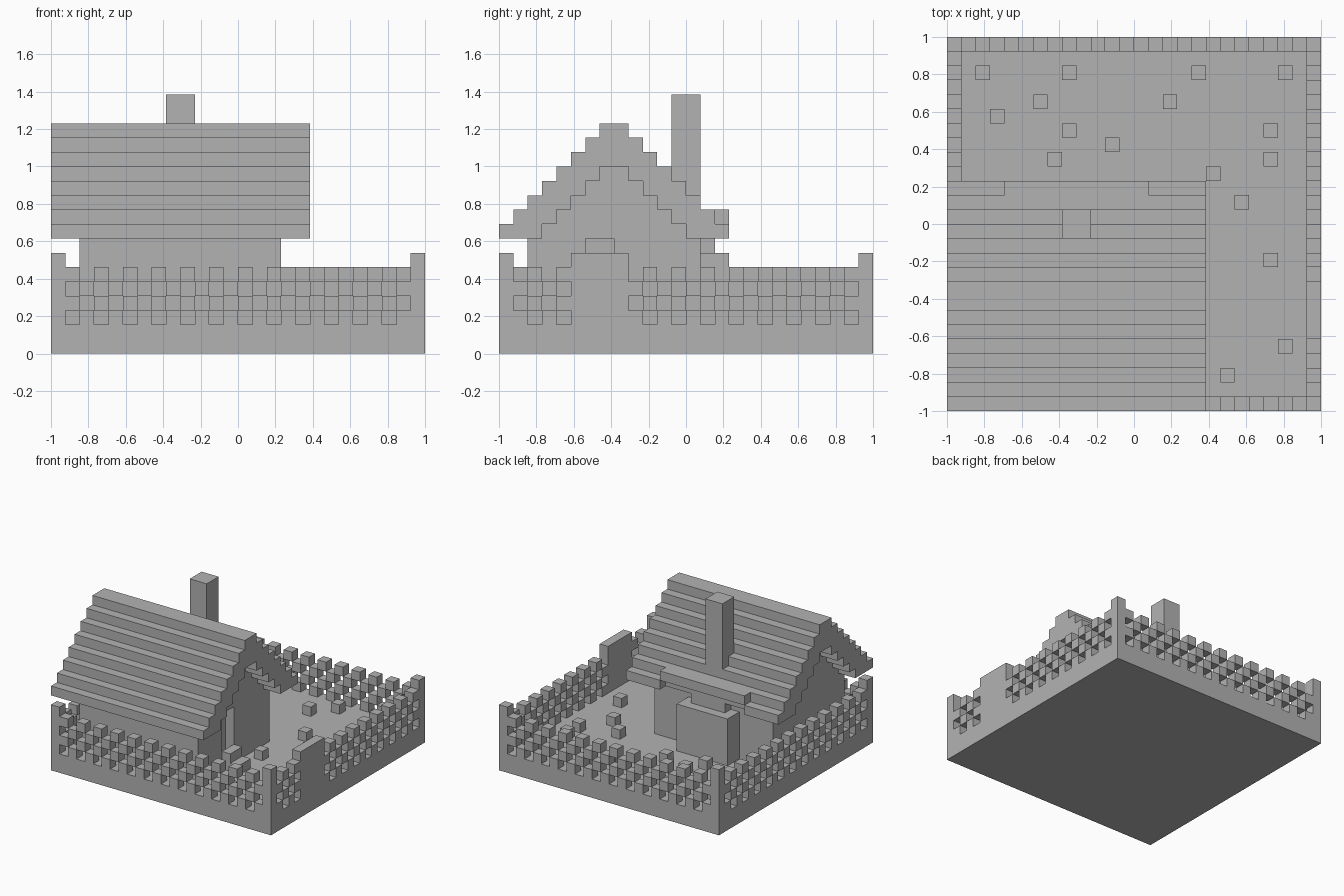
import bpy
import bmesh

cube = bpy.data.objects.get("Cube")
if cube:
    bpy.data.objects.remove(cube, do_unlink=True)

N = 26            # blocks along each side of the plot
U = 2 / N         # size of one block

stone = bpy.data.materials.new("light_grey")
stone.use_nodes = True
GREY = (0.45, 0.45, 0.45, 1)
stone.diffuse_color = GREY
stone.node_tree.nodes["Principled BSDF"].inputs["Base Color"].default_value = GREY


def point(i, j, k):
    return (i * U - 1, j * U - 1, k * U)


def finish(name, bm):
    bmesh.ops.recalc_face_normals(bm, faces=bm.faces)
    mesh = bpy.data.meshes.new(name)
    bm.to_mesh(mesh)
    bm.free()
    mesh.materials.append(stone)
    obj = bpy.data.objects.new(name, mesh)
    bpy.context.collection.objects.link(obj)
    return obj


def add_box(bm, lo, hi):
    verts = bmesh.ops.create_cube(bm, size=1)["verts"]
    for v in verts:
        v.co = point(*(hi[a] if v.co[a] > 0 else lo[a] for a in range(3)))


def boxes(name, *spans):
    bm = bmesh.new()
    for lo, hi in spans:
        add_box(bm, lo, hi)
    return finish(name, bm)


def stepped_prism(name, columns, i0, i1):
    """Extrude along x a stepped outline made of (j, bottom, top) columns."""
    upper = [p for j, b, t in columns for p in ((j, t), (j + 1, t))]
    lower = [p for j, b, t in columns for p in ((j, b), (j + 1, b))]
    outline = []
    for p in upper + lower[::-1]:
        # skip points along a straight run
        while len(outline) > 1 and any(
                outline[-2][a] == outline[-1][a] == p[a] for a in (0, 1)):
            outline.pop()
        outline.append(p)
    bm = bmesh.new()
    face = bm.faces.new([bm.verts.new(point(i0, j, k)) for j, k in outline])
    moved = bmesh.ops.extrude_face_region(bm, geom=[face])["geom"]
    bmesh.ops.translate(bm, vec=((i1 - i0) * U, 0, 0),
                        verts=[v for v in moved if isinstance(v, bmesh.types.BMVert)])
    return finish(name, bm)


# Ground slab
GROUND = 2
boxes("ground", ((0, 0, 0), (N, N, GROUND)))

# Checkered fence around the plot, with an opening for the gate
LAST = N - 1
GATE = range(5, 9)
fence = bmesh.new()
for i in range(N):
    for j in range(N):
        on_edge = i in (0, LAST) or j in (0, LAST)
        corner = i in (0, LAST) and j in (0, LAST)
        if not on_edge or corner or (i == LAST and j in GATE):
            continue
        for k in range(GROUND, 6):
            if (i + j + k) % 2 == 0:
                add_box(fence, (i, j, k), (i + 1, j + 1, k + 1))
finish("fence", fence)

boxes("fence_corner_posts", *[((i, j, GROUND), (i + 1, j + 1, 7))
                              for i in (0, LAST) for j in (0, LAST)])
boxes("gate", ((LAST, GATE.start, GROUND), (N, GATE.stop, 7)))


# Roof: stepped gable three blocks thick
def roof_top(j):
    return 9 + min(j, 15 - j)


def roof_bottom(j):
    return max(8, roof_top(j) - 3)


stepped_prism("roof", [(j, roof_bottom(j), roof_top(j)) for j in range(15)], 0, 18)
boxes("rear_eaves", ((0, 15, 8), (4, 16, 9)), ((14, 15, 8), (18, 16, 9)))
boxes("raised_rear_eave", ((4, 15, 9), (14, 16, 10)))

# House walls up to the roof underside, with a recessed doorway in one gable
DOOR = (6, 7)
stepped_prism("house_walls",
              [(j, GROUND, roof_bottom(j)) for j in range(2, 14)], 2, 15)
stepped_prism("door_gable",
              [(j, 8 if j in DOOR else GROUND, roof_bottom(j)) for j in range(2, 14)],
              15, 16)
boxes("door_steps", ((16, 6, GROUND), (17, 8, 4)), ((17, 6, GROUND), (18, 8, 3)))

# Chimney with a stepped hearth on the rear wall
boxes("chimney", ((8, 12, 8), (10, 14, 18)))
boxes("hearth", ((6, 14, GROUND), (12, 16, 7)), ((7, 14, 7), (11, 15, 8)))

# Small plants scattered over the garden
PLANTS = [(19, 2), (23, 4), (22, 10), (20, 14), (18, 16), (22, 17), (22, 19),
          (23, 23), (17, 23), (15, 21), (11, 18), (8, 19), (7, 17), (6, 21),
          (8, 23), (3, 20), (2, 23), (17, 10)]
boxes("garden_plants", *[((i, j, GROUND), (i + 1, j + 1, 3)) for i, j in PLANTS])
